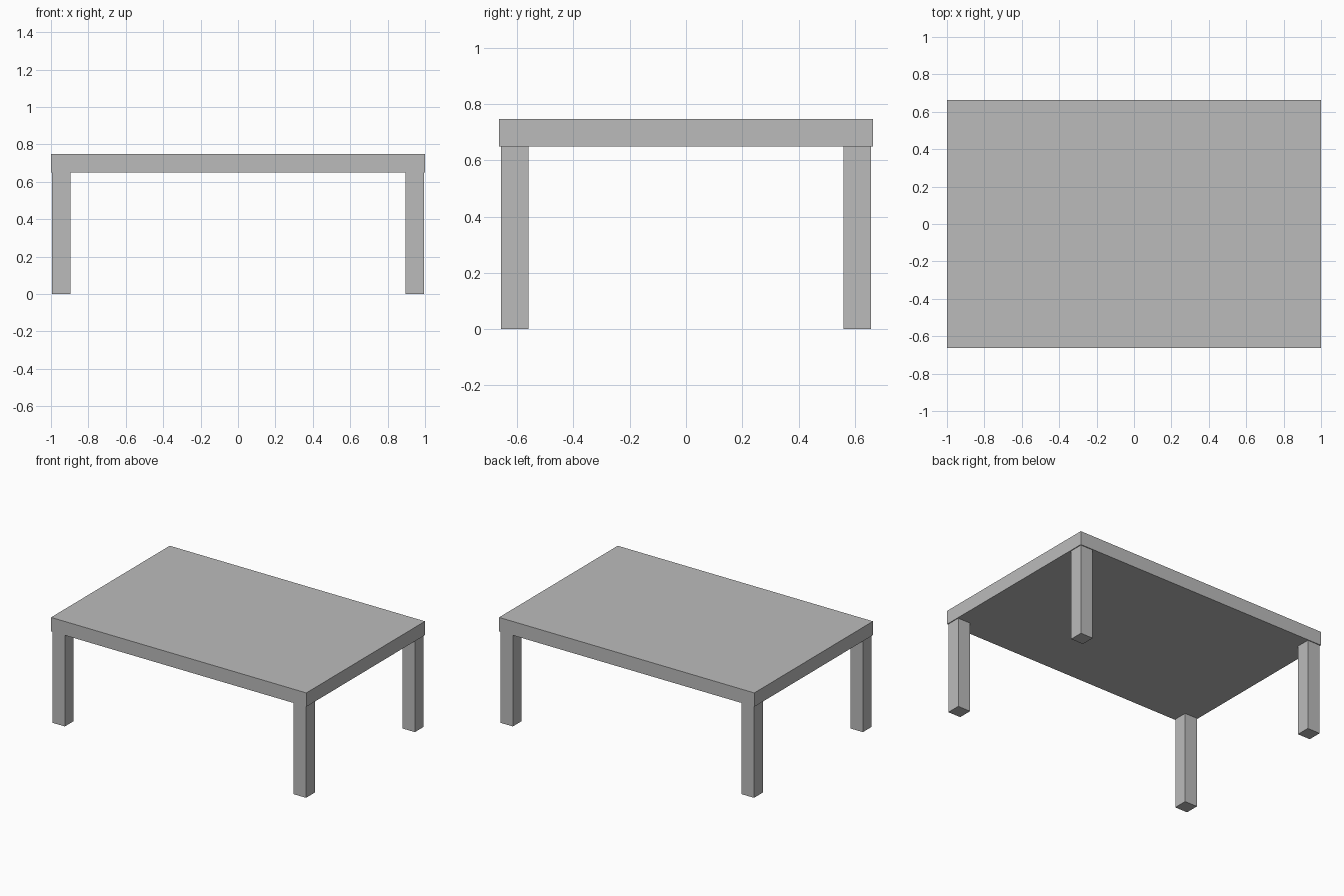
import bpy

if "Cube" in bpy.data.objects:
    bpy.data.objects.remove(bpy.data.objects["Cube"])

grey = bpy.data.materials.new("light grey")
grey.diffuse_color = (0.5, 0.5, 0.5, 1)
grey.use_nodes = True
grey.node_tree.nodes["Principled BSDF"].inputs["Base Color"].default_value = grey.diffuse_color


def box(name, x, y, z):
    """Axis-aligned box from (min, max) ranges."""
    ranges = (x, y, z)
    bpy.ops.mesh.primitive_cube_add(size=1, location=[(a + b) / 2 for a, b in ranges])
    obj = bpy.context.object
    obj.name = name
    obj.scale = [b - a for a, b in ranges]
    bpy.ops.object.transform_apply(location=False, rotation=False, scale=True)
    obj.data.materials.append(grey)
    return obj


HALF_X, HALF_Y = 1.0, 0.664
LEG_TOP, TOP = 0.649, 0.747
LEG, INSET = 0.098, 0.006

# Table top slab
box("table_top", (-HALF_X, HALF_X), (-HALF_Y, HALF_Y), (LEG_TOP, TOP))

# Four square legs, set just inside the corners
for side, sx in (("left", -1), ("right", 1)):
    for end, sy in (("front", -1), ("back", 1)):
        xs = sorted((sx * (HALF_X - INSET), sx * (HALF_X - INSET - LEG)))
        ys = sorted((sy * (HALF_Y - INSET), sy * (HALF_Y - INSET - LEG)))
        box(f"{end}_{side}_leg", xs, ys, (0, LEG_TOP))
